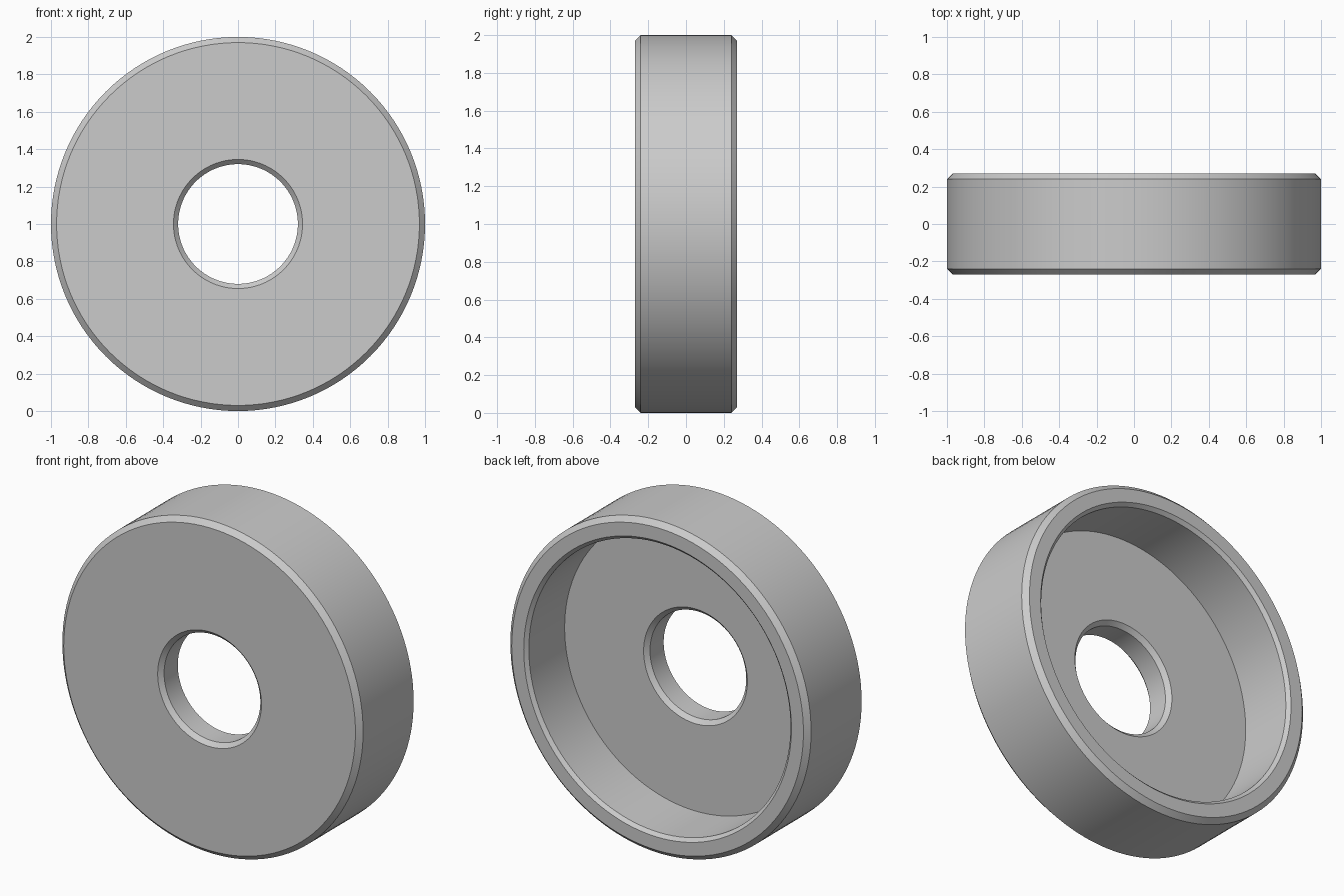
import bpy
import bmesh
import math
from mathutils import Matrix, Vector

cube = bpy.data.objects.get("Cube")
if cube:
    bpy.data.objects.remove(cube, do_unlink=True)

SEGMENTS = 128
RADIUS, HALF_DEPTH, RIM_BEVEL = 1.0, 0.27, 0.03
RECESS_RADIUS, RECESS_FLOOR, RECESS_BEVEL = 0.87, -0.09, 0.02
HOLE_RADIUS, HOLE_BEVEL = 0.32, 0.025

# Plain grey metal
grey = bpy.data.materials.new("light_grey")
grey.use_nodes = True
colour = (0.6, 0.6, 0.6, 1)
grey.diffuse_color = colour
grey.node_tree.nodes["Principled BSDF"].inputs["Base Color"].default_value = colour

# Cross-section as (radius, y), from the hole round the front, rim and recess
profile = [
    (HOLE_RADIUS, -HALF_DEPTH + HOLE_BEVEL),
    (HOLE_RADIUS + HOLE_BEVEL, -HALF_DEPTH),
    (RADIUS - RIM_BEVEL, -HALF_DEPTH),
    (RADIUS, -HALF_DEPTH + RIM_BEVEL),
    (RADIUS, HALF_DEPTH - RIM_BEVEL),
    (RADIUS - RIM_BEVEL, HALF_DEPTH),
    (RECESS_RADIUS + RECESS_BEVEL, HALF_DEPTH),
    (RECESS_RADIUS, HALF_DEPTH - RECESS_BEVEL),
    (RECESS_RADIUS, RECESS_FLOOR),
    (HOLE_RADIUS + HOLE_BEVEL, RECESS_FLOOR),
    (HOLE_RADIUS, RECESS_FLOOR - HOLE_BEVEL),
]

# Revolve the closed section about the y axis
bm = bmesh.new()
verts = [bm.verts.new((r, y, 0)) for r, y in profile]
edges = [bm.edges.new((a, b)) for a, b in zip(verts, verts[1:] + verts[:1])]
bmesh.ops.spin(bm, geom=verts + edges, cent=(0, 0, 0), axis=(0, 1, 0),
               angle=math.tau, steps=SEGMENTS, use_duplicate=False)
bmesh.ops.remove_doubles(bm, verts=bm.verts[:], dist=0.0001)
bmesh.ops.recalc_face_normals(bm, faces=bm.faces[:])
bmesh.ops.transform(bm, matrix=Matrix.Translation(Vector((0, 0, RADIUS))), verts=bm.verts[:])

mesh = bpy.data.meshes.new("recessed_ring")
bm.to_mesh(mesh)
bm.free()
mesh.materials.append(grey)
ring = bpy.data.objects.new("recessed_ring", mesh)
bpy.context.collection.objects.link(ring)

# Smooth round walls with crisp bevel edges
bpy.ops.object.select_all(action="DESELECT")
ring.select_set(True)
bpy.context.view_layer.objects.active = ring
bpy.ops.object.shade_smooth_by_angle(angle=math.radians(30))
